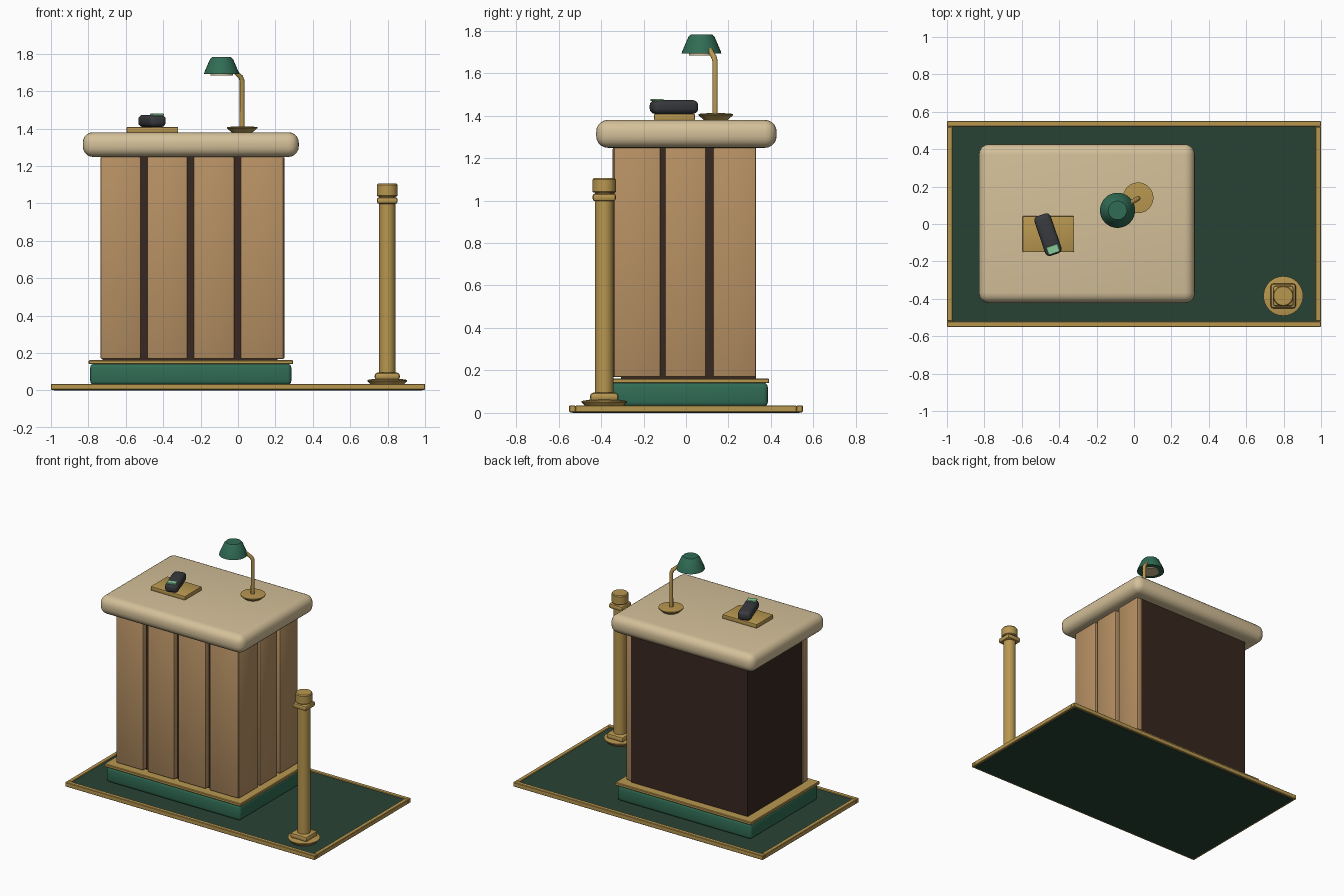
import bpy, bmesh, math
from mathutils import Vector

if "Cube" in bpy.data.objects:
    bpy.data.objects.remove(bpy.data.objects["Cube"])


def material(name, rgb):
    m = bpy.data.materials.new(name)
    m.diffuse_color = (*rgb, 1)
    m.use_nodes = True
    m.node_tree.nodes["Principled BSDF"].inputs["Base Color"].default_value = m.diffuse_color
    return m


GOLD = material("brass", (0.48, 0.31, 0.08))
GREEN = material("green", (0.03, 0.15, 0.09))
MAT = material("mat_green", (0.022, 0.055, 0.035))
WOOD = material("tan_wood", (0.47, 0.28, 0.125))
DARK = material("dark_wood", (0.04, 0.02, 0.014))
CREAM = material("cream", (0.66, 0.53, 0.32))
BLACK = material("charcoal", (0.04, 0.042, 0.047))
SCREEN = material("screen", (0.25, 0.6, 0.33))


def finish(name, bm, mat, smooth=True):
    me = bpy.data.meshes.new(name)
    bmesh.ops.recalc_face_normals(bm, faces=bm.faces)
    bm.to_mesh(me)
    bm.free()
    ob = bpy.data.objects.new(name, me)
    bpy.context.collection.objects.link(ob)
    me.materials.append(mat)
    if smooth:
        bpy.ops.object.select_all(action='DESELECT')
        ob.select_set(True)
        bpy.context.view_layer.objects.active = ob
        bpy.ops.object.shade_smooth_by_angle(angle=math.radians(35))
    return ob


def box(name, x, y, z, mat, bevel=0, seg=2, rot=0):
    bm = bmesh.new()
    bmesh.ops.create_cube(bm, size=1)
    size = Vector((x[1] - x[0], y[1] - y[0], z[1] - z[0]))
    bmesh.ops.scale(bm, vec=size, verts=bm.verts)
    if bevel:
        bmesh.ops.bevel(bm, geom=bm.edges[:], offset=bevel, segments=seg,
                        profile=0.5, affect='EDGES')
    ob = finish(name, bm, mat, bevel > 0)
    ob.location = (sum(x) / 2, sum(y) / 2, sum(z) / 2)
    ob.rotation_euler.z = rot
    return ob


def lathe(name, cx, cy, profile, mat, n=32):
    """Closed solid of revolution from (radius, z) points."""
    bm = bmesh.new()
    rings = [[bm.verts.new((r * math.cos(2 * math.pi * i / n),
                            r * math.sin(2 * math.pi * i / n), z))
              for i in range(n)] for r, z in profile]
    for a, b in zip(rings, rings[1:]):
        for i in range(n):
            j = (i + 1) % n
            bm.faces.new((a[i], a[j], b[j], b[i]))
    bm.faces.new(rings[0])
    bm.faces.new(rings[-1])
    ob = finish(name, bm, mat)
    ob.location = (cx, cy, 0)
    return ob


# Floor mat with brass edging
box("floor_mat", (-0.985, 0.985), (-0.535, 0.535), (0, 0.03), MAT)
for s, n in ((-1, "a"), (1, "b")):
    yy = sorted((s * 0.52, s * 0.55))
    xx = sorted((s * 0.97, s * 1.0))
    box("mat_edge_long_" + n, (-1, 1), yy, (0.003, 0.035), GOLD, 0.003, 1)
    box("mat_edge_short_" + n, xx, (-0.52, 0.52), (0.003, 0.035), GOLD, 0.003, 1)

# Plinth, brass trim and dark core of the desk
box("plinth", (-0.79, 0.285), (-0.385, 0.385), (0.03, 0.142), GREEN, 0.02, 3)
box("plinth_trim", (-0.798, 0.295), (-0.392, 0.392), (0.14, 0.162), GOLD, 0.004, 1)
box("desk_core", (-0.725, 0.21), (-0.305, 0.33), (0.16, 1.26), DARK)

# Wooden panels on the front and right faces
for i, x in enumerate(((-0.735, -0.52), (-0.485, -0.27), (-0.238, -0.02), (0.013, 0.243))):
    box(f"front_panel_{i + 1}", x, (-0.345, -0.29), (0.168, 1.25), WOOD, 0.008)
for i, y in enumerate(((-0.34, -0.12), (-0.1, 0.095), (0.128, 0.33))):
    box(f"side_panel_{i + 1}", (0.2, 0.248), y, (0.168, 1.25), WOOD, 0.008)

# Thick rounded top
box("desk_top", (-0.83, 0.325), (-0.423, 0.427), (1.248, 1.38), CREAM, 0.056, 5)

# Tray and handset
box("tray", (-0.596, -0.32), (-0.15, 0.042), (1.378, 1.408), GOLD, 0.005)
rot = math.radians(19)
cx, cy = -0.46, -0.057
box("handset", (cx - 0.046, cx + 0.046), (cy - 0.112, cy + 0.112),
    (1.408, 1.473), BLACK, 0.025, 4, rot)
sx, sy = cx + 0.084 * math.sin(rot), cy - 0.084 * math.cos(rot)
box("handset_screen", (sx - 0.032, sx + 0.032), (sy - 0.022, sy + 0.022),
    (1.468, 1.479), SCREEN, 0.002, 1, rot)

# Desk lamp
lathe("lamp_base", 0.022, 0.14, [(0.054, 1.378), (0.082, 1.402), (0.082, 1.408),
                                 (0.03, 1.412)], GOLD)
curve = bpy.data.curves.new("lamp_arm", 'CURVE')
curve.dimensions = '3D'
curve.bevel_depth = 0.013
curve.bevel_resolution = 3
curve.use_fill_caps = True
path = [(0.022, 0.137, 1.40), (0.022, 0.137, 1.655), (0.015, 0.132, 1.675),
        (-0.05, 0.095, 1.735)]
spline = curve.splines.new('POLY')
spline.points.add(len(path) - 1)
for p, co in zip(spline.points, path):
    p.co = (*co, 1)
curve.materials.append(GOLD)
bpy.context.collection.objects.link(bpy.data.objects.new("lamp_arm", curve))
lathe("lamp_shade", -0.088, 0.073, [(0.086, 1.692), (0.094, 1.692), (0.091, 1.703),
                                    (0.062, 1.77), (0.05, 1.783)], GREEN)
lathe("lamp_light", -0.088, 0.073, [(0.06, 1.684), (0.06, 1.70)], CREAM)

# Brass post
px, py = 0.798, -0.385


def square(name, h, z, bevel):
    box(name, (px - h, px + h), (py - h, py + h), z, GOLD, bevel)


lathe("post_foot", px, py, [(0.085, 0.028), (0.106, 0.05), (0.106, 0.056),
                            (0.07, 0.062)], GOLD)
square("post_step", 0.067, (0.055, 0.095), 0.015)
lathe("post_column", px, py, [(0.043, 0.09), (0.043, 1.05)], GOLD)
square("post_collar", 0.055, (0.997, 1.033), 0.012)
lathe("post_cap", px, py, [(0.05, 1.037), (0.055, 1.042), (0.055, 1.098),
                           (0.05, 1.105)], GOLD)
